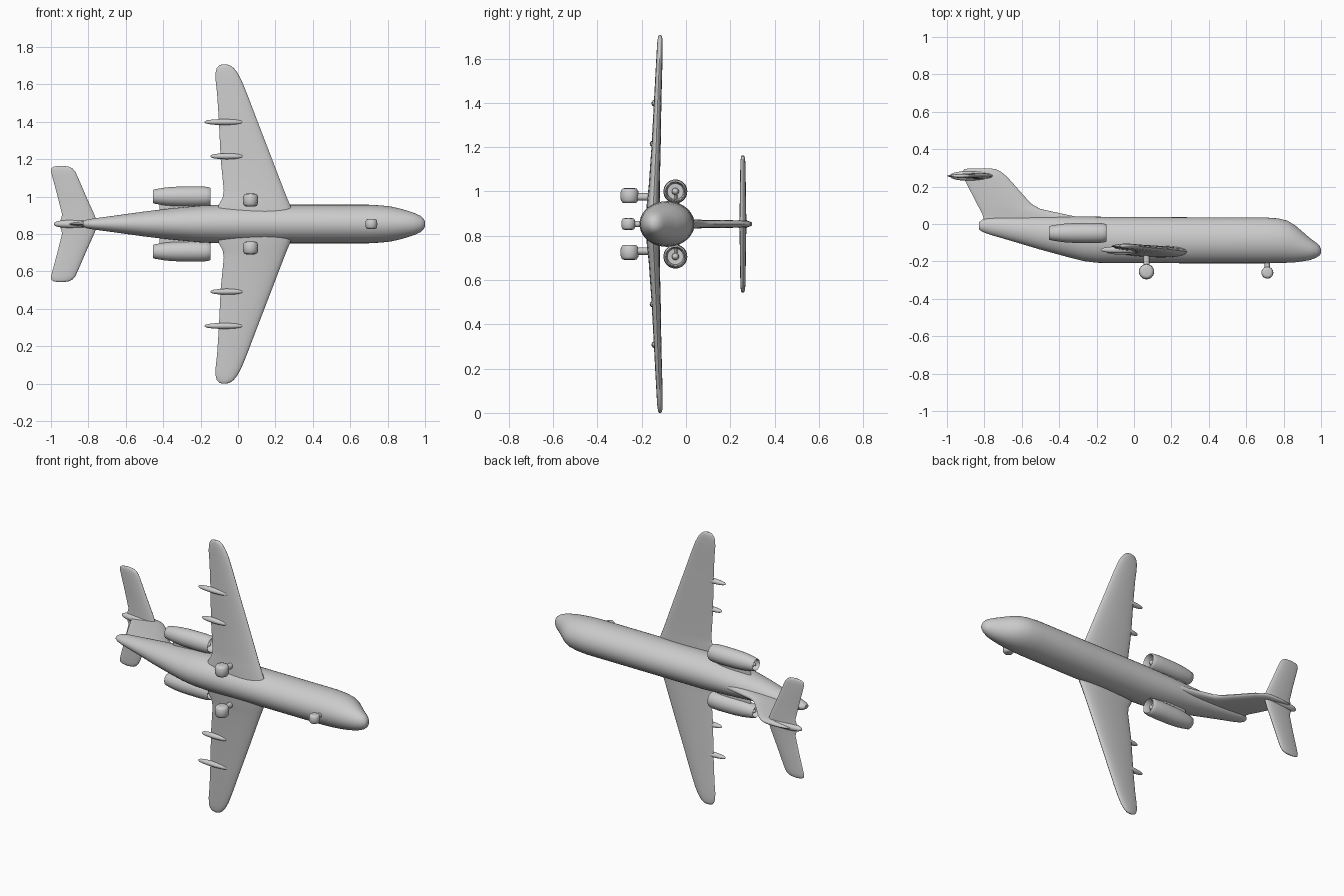
import bpy, bmesh, math
from mathutils import Vector

if "Cube" in bpy.data.objects:
    bpy.data.objects.remove(bpy.data.objects["Cube"])

C = 0.853          # z of the aircraft centreline (wings spread along z, aircraft "up" is +y)
SIDES = (1, -1)
grey = bpy.data.materials.new("light_grey")
grey.diffuse_color = (0.6, 0.6, 0.6, 1)
grey.use_nodes = True
grey.node_tree.nodes["Principled BSDF"].inputs["Base Color"].default_value = grey.diffuse_color


def loft(name, rings, closed=False, angle=50):
    """Skin a list of equal-length rings; cap the ends unless closed into a loop."""
    bm = bmesh.new()
    vs = [[bm.verts.new(p) for p in r] for r in rings]
    n, m = len(rings[0]), len(rings)
    for i in range(m if closed else m - 1):
        a, b = vs[i], vs[(i + 1) % m]
        for j in range(n):
            k = (j + 1) % n
            bm.faces.new((a[j], a[k], b[k], b[j]))
    if not closed:
        bm.faces.new(vs[0])
        bm.faces.new(vs[-1])
    bmesh.ops.recalc_face_normals(bm, faces=bm.faces[:])
    me = bpy.data.meshes.new(name)
    bm.to_mesh(me)
    bm.free()
    me.materials.append(grey)
    ob = bpy.data.objects.new(name, me)
    bpy.context.collection.objects.link(ob)
    bpy.context.view_layer.objects.active = ob
    ob.select_set(True)
    bpy.ops.object.shade_smooth_by_angle(angle=math.radians(angle))
    ob.select_set(False)
    return ob


def ellipse(x, y, z, ry, rz, n=32):
    return [Vector((x, y + ry * math.cos(t), z + rz * math.sin(t)))
            for t in (2 * math.pi * i / n for i in range(n))]


def aerofoil(le, te, thick, n=12):
    """Closed section as (x, offset) pairs: round nose, thin tail."""
    pts = []
    for i in range(2 * n):
        t = math.pi * i / n
        u = (1 - math.cos(t)) / 2
        h = 0.5 * thick * math.sin(t) * (1.25 - 0.6 * u)
        pts.append((le + (te - le) * u, h))
    return pts


def spindle(name, x0, x1, y, z, ry, rz, n=16, steps=12):
    """Streamlined body pointed at both ends."""
    rings = []
    for i in range(steps + 1):
        t = math.pi * (0.02 + 0.96 * i / steps)
        s = math.sin(t) ** 0.8
        rings.append(ellipse(x0 + (x1 - x0) * (1 - math.cos(t)) / 2, y, z, ry * s, rz * s, n))
    return loft(name, rings)


# Fuselage: x, top, bottom, half width
body = [(1.0, -.135, -.155, .012), (.993, -.118, -.168, .028), (.975, -.100, -.180, .044),
        (.94, -.075, -.193, .060), (.90, -.040, -.200, .073), (.86, -.006, -.205, .084),
        (.82, .018, -.207, .093), (.77, .030, -.209, .099), (.70, .035, -.210, .103),
        (.30, .036, -.210, .103), (-.10, .038, -.209, .103), (-.20, .039, -.207, .098),
        (-.27, .040, -.198, .092), (-.36, .040, -.175, .083), (-.50, .039, -.137, .067),
        (-.65, .036, -.092, .046), (-.77, .032, -.057, .030), (-.81, .024, -.042, .023),
        (-.83, .008, -.028, .012)]
loft("fuselage", [ellipse(x, (t + b) / 2, C, (t - b) / 2, w, 40) for x, t, b, w in body])

# Wing stations: span offset, leading x, trailing x, height, thickness
wing = [(.0, .315, -.11, -.150, .065), (.10, .279, -.105, -.147, .060), (.14, .262, -.082, -.145, .054),
        (.18, .246, -.076, -.143, .050), (.35, .181, -.093, -.135, .042), (.55, .104, -.102, -.128, .034),
        (.70, .047, -.112, -.122, .030), (.77, .018, -.120, -.119, .028), (.81, -.004, -.120, -.118, .026),
        (.835, -.024, -.113, -.117, .022), (.848, -.042, -.100, -.117, .016), (.853, -.060, -.085, -.117, .008)]
# Tailplane stations
tail = [(.0, -.75, -.955, .257, .034), (.05, -.768, -.940, .257, .030), (.15, -.813, -.965, .257, .027),
        (.25, -.856, -.992, .257, .024), (.28, -.870, -1.0, .257, .022), (.298, -.886, -.998, .257, .019),
        (.307, -.905, -.985, .257, .013), (.310, -.930, -.965, .257, .007)]
for label, table in (("wing", wing), ("tailplane", tail)):
    for s in SIDES:
        side = "upper" if s > 0 else "lower"
        loft(f"{side}_{label}", [[Vector((x, y + h, C + s * d)) for x, h in aerofoil(le, te, th)]
                                 for d, le, te, y, th in table])

# Fin with swept fillet: height, leading x, trailing x, thickness
fin = [(.0, -.18, -.81, .045), (.03, -.26, -.805, .042), (.05, -.36, -.81, .040), (.08, -.50, -.825, .038),
       (.105, -.545, -.838, .037), (.147, -.585, -.860, .036), (.25, -.676, -.912, .033),
       (.28, -.712, -.920, .028), (.293, -.738, -.905, .020), (.298, -.775, -.880, .010)]
loft("fin", [[Vector((x, y, C + h)) for x, h in aerofoil(le, te, th)] for y, le, te, th in fin])
spindle("tail_bullet", -.985, -.74, .257, C, .027, .024)

# Nacelle profile: x, radius, running over the outside then back through the duct
nacelle = [(-.152, .040), (-.146, .044), (-.150, .048), (-.17, .052), (-.22, .054), (-.32, .053),
           (-.38, .049), (-.42, .043), (-.452, .037), (-.455, .034), (-.45, .031),
           (-.40, .030), (-.398, .004), (-.19, .004), (-.188, .036)]
for s in SIDES:
    side = "upper" if s > 0 else "lower"
    ez = C + s * .147
    loft(f"{side}_engine", [ellipse(x, -.048, ez, r, r) for x, r in nacelle], closed=True)
    spindle(f"{side}_intake_hub", -.21, -.155, -.048, ez, .016, .016)
    spindle(f"{side}_exhaust_cone", -.45, -.37, -.048, ez, .016, .016)
    # Pylon joining engine to fuselage
    loft(f"{side}_pylon", [[Vector((x, -.045 + h, C + s * d)) for x, h in aerofoil(-.18, -.42, .03)]
                           for d in (.05, .13)])
    # Flap track fairings under the trailing edge
    spindle(f"{side}_inner_flap_fairing", -.148, .03, -.146, C + s * .362, .018, .016)
    spindle(f"{side}_outer_flap_fairing", -.178, .03, -.138, C + s * .545, .018, .016)


def wheel(name, x, y, z, r, half):
    """Rounded tyre whose axle lies along z."""
    rings = []
    for f, k in ((-1, .55), (-.92, .8), (-.6, .96), (0, 1), (.6, .96), (.92, .8), (1, .55)):
        rings.append([Vector((x + r * k * math.cos(a), y + r * k * math.sin(a), z + half * f))
                      for a in (2 * math.pi * i / 24 for i in range(24))])
    loft(name, rings)


def strut(name, x, y0, y1, z, r):
    loft(name, [[Vector((x + r * math.cos(a), y, z + r * math.sin(a)))
                 for a in (2 * math.pi * i / 12 for i in range(12))] for y in (y0, y1)])


# Landing gear
for s in SIDES:
    side = "upper" if s > 0 else "lower"
    wheel(f"{side}_main_wheel", .067, -.255, C + s * .128, .041, .034)
    strut(f"{side}_main_strut", .067, -.25, -.14, C + s * .122, .017)
wheel("nose_wheel", .713, -.260, C, .032, .026)
strut("nose_strut", .713, -.26, -.18, C, .014)
